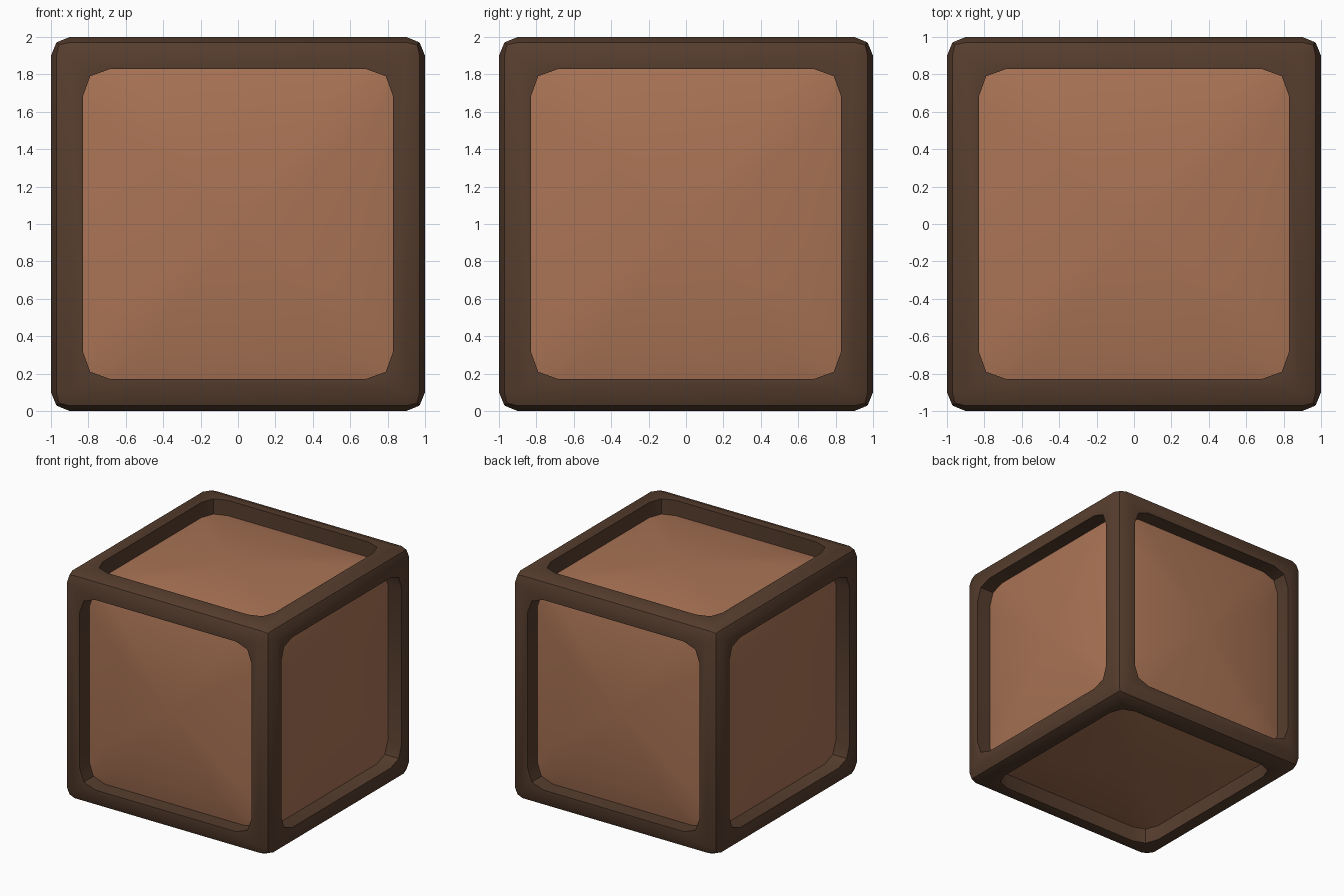
import bpy, bmesh, math
from mathutils import Matrix, Vector

if "Cube" in bpy.data.objects:
    bpy.data.objects.remove(bpy.data.objects["Cube"])


def material(name, rgb):
    m = bpy.data.materials.new(name)
    m.diffuse_color = (*rgb, 1)
    m.use_nodes = True
    m.node_tree.nodes["Principled BSDF"].inputs["Base Color"].default_value = m.diffuse_color
    return m


def make_object(name, bm, mat=None):
    bmesh.ops.recalc_face_normals(bm, faces=bm.faces)
    me = bpy.data.meshes.new(name)
    bm.to_mesh(me)
    bm.free()
    ob = bpy.data.objects.new(name, me)
    bpy.context.collection.objects.link(ob)
    if mat:
        me.materials.append(mat)
    return ob


def smooth(ob, angle=30):
    bpy.ops.object.select_all(action='DESELECT')
    ob.select_set(True)
    bpy.context.view_layer.objects.active = ob
    bpy.ops.object.shade_smooth_by_angle(angle=math.radians(angle))


def outline(corner):
    # repeat the points of one corner around the four corners
    return [Matrix.Rotation(i * math.pi / 2, 2) @ Vector(p) for i in range(4) for p in corner]


dark_wood = material("dark brown", (0.093, 0.047, 0.027))
light_wood = material("light brown", (0.402, 0.174, 0.091))

opening = outline([(0.83, 0.68), (0.79, 0.79), (0.68, 0.83)])
crown = outline([(0.645, 0.47), (0.47, 0.645)])
centre = Matrix.Translation((0, 0, 1))
sides = {"front": Vector((0, -1, 0)), "back": Vector((0, 1, 0)),
         "right": Vector((1, 0, 0)), "left": Vector((-1, 0, 0)),
         "top": Vector((0, 0, 1)), "bottom": Vector((0, 0, -1))}


def placed(direction):
    return centre @ direction.to_track_quat('Z', 'Y').to_matrix().to_4x4()


def ring(bm, mat, pts, z, scale=1.0):
    return [bm.verts.new(mat @ Vector((p.x * scale, p.y * scale, z))) for p in pts]


# frame: rounded cube
bm = bmesh.new()
bmesh.ops.create_cube(bm, size=2, matrix=centre)
bmesh.ops.bevel(bm, geom=bm.edges[:], offset=0.1, segments=2, profile=0.5, affect='EDGES')
frame = make_object("frame", bm, dark_wood)

# pockets cut into all six sides
bm = bmesh.new()
for d in sides.values():
    m = placed(d)
    a, b = ring(bm, m, opening, 0.84), ring(bm, m, opening, 1.2)
    bm.faces.new(a)
    bm.faces.new(b)
    for i in range(len(a)):
        j = (i + 1) % len(a)
        bm.faces.new((a[i], a[j], b[j], b[i]))
cutter = make_object("pocket_cutter", bm)
cutter.hide_render = True
mod = frame.modifiers.new("pockets", 'BOOLEAN')
mod.operation = 'DIFFERENCE'
mod.solver = 'EXACT'
mod.object = cutter
bpy.context.view_layer.objects.active = frame
frame.select_set(True)
bpy.ops.object.modifier_apply(modifier=mod.name)
bpy.data.objects.remove(cutter)
smooth(frame)

# slightly domed panels in the pockets
for side, d in sides.items():
    m = placed(d)
    bm = bmesh.new()
    rim = ring(bm, m, opening, 0.862, 1.02)
    mid = ring(bm, m, crown, 0.915)
    top = bm.verts.new(m @ Vector((0, 0, 0.935)))
    for i in range(4):
        r = [rim[(3 * i + k) % 12] for k in range(4)]
        c = [mid[(2 * i + k) % 8] for k in range(3)]
        bm.faces.new((r[0], r[1], c[0]))
        bm.faces.new((r[1], c[1], c[0]))
        bm.faces.new((r[1], r[2], c[1]))
        bm.faces.new((r[2], r[3], c[2], c[1]))
        bm.faces.new((c[0], c[1], top))
        bm.faces.new((c[1], c[2], top))
    panel = make_object(side + "_panel", bm, light_wood)
    # make sure the open panel faces outward
    if sum((p.normal for p in panel.data.polygons), Vector()).dot(d) < 0:
        panel.data.flip_normals()
    smooth(panel)
